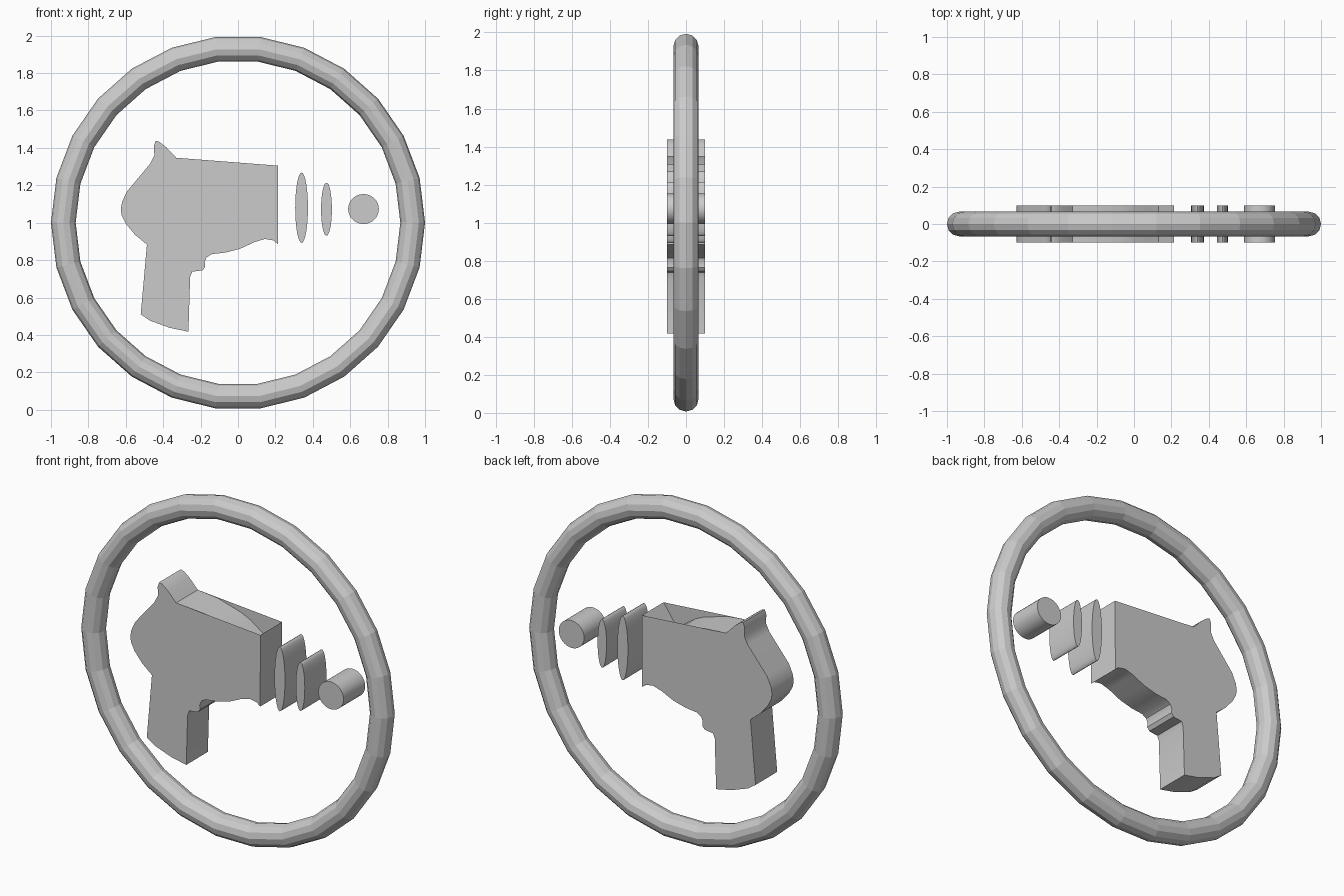
import bpy, bmesh, math

cube = bpy.data.objects.get("Cube")
if cube:
    bpy.data.objects.remove(cube)

grey = bpy.data.materials.new("plain grey")
grey.use_nodes = True
colour = (0.6, 0.6, 0.6, 1)
grey.diffuse_color = colour
grey.node_tree.nodes["Principled BSDF"].inputs["Base Color"].default_value = colour

HALF = 0.1  # half thickness of the flat shapes


def prism(name, wall, cap=None):
    """Walls along one outline, closed front and back by another."""
    bm = bmesh.new()
    rings = [[bm.verts.new((x, y, z)) for x, z in wall] for y in (-HALF, HALF)]
    for i in range(len(wall)):
        j = (i + 1) % len(wall)
        bm.faces.new((rings[0][i], rings[0][j], rings[1][j], rings[1][i]))
    for ring, y in zip(rings, (-HALF, HALF)):
        face = ring if cap is None else [bm.verts.new((x, y, z)) for x, z in cap]
        bm.faces.new(face if y < 0 else face[::-1])
    bmesh.ops.remove_doubles(bm, verts=bm.verts, dist=0.0001)
    bmesh.ops.recalc_face_normals(bm, faces=bm.faces)
    mesh = bpy.data.meshes.new(name)
    bm.to_mesh(mesh)
    bm.free()
    obj = bpy.data.objects.new(name, mesh)
    bpy.context.collection.objects.link(obj)
    mesh.materials.append(grey)
    bpy.ops.object.select_all(action='DESELECT')
    obj.select_set(True)
    bpy.context.view_layer.objects.active = obj
    bpy.ops.object.shade_smooth_by_angle(angle=math.radians(35))
    return obj


def oval(name, x, z, rx, rz, steps=32):
    turns = [2 * math.pi * i / steps for i in range(steps)]
    prism(name, [(x + rx * math.cos(a), z + rz * math.sin(a)) for a in turns])


# Surrounding hoop
bpy.ops.mesh.primitive_torus_add(major_segments=26, minor_segments=12,
                                 major_radius=0.934, minor_radius=0.066,
                                 location=(0, 0, 1), rotation=(math.pi / 2, 0, 0))
hoop = bpy.context.object
hoop.name = "hoop"
hoop.data.materials.append(grey)

# Toy blaster: muzzle, belly, trigger, grip, rounded back and sight
outline = [
    (.215, 1.305), (.213, .886), (.19, .905), (.145, .913), (.09, .897),
    (.01, .86), (-.07, .84), (-.14, .832), (-.168, .815), (-.178, .79),
    (-.175, .765), (-.19, .745), (-.245, .738), (-.256, .71), (-.265, .417),
    (-.365, .438), (-.47, .476), (-.52, .51), (-.487, .883), (-.55, .935),
    (-.6, .995), (-.622, 1.04), (-.627, 1.07), (-.62, 1.11), (-.595, 1.165),
    (-.47, 1.315), (-.447, 1.36), (-.45, 1.41), (-.44, 1.438), (-.42, 1.432),
    (-.385, 1.405), (-.33, 1.347),
]
# The top sinks into a hollow between the side plates
hollow = [(-.2, 1.333), (-.12, 1.31), (-.05, 1.29), (.01, 1.263),
          (.078, 1.215), (.13, 1.185)]
prism("blaster", outline + hollow, outline)

# Beam rings and ball in front of the muzzle
oval("large_beam_ring", .34, 1.08, .034, .188)
oval("small_beam_ring", .473, 1.072, .029, .142)
oval("beam_ball", .671, 1.073, .082, .08)
